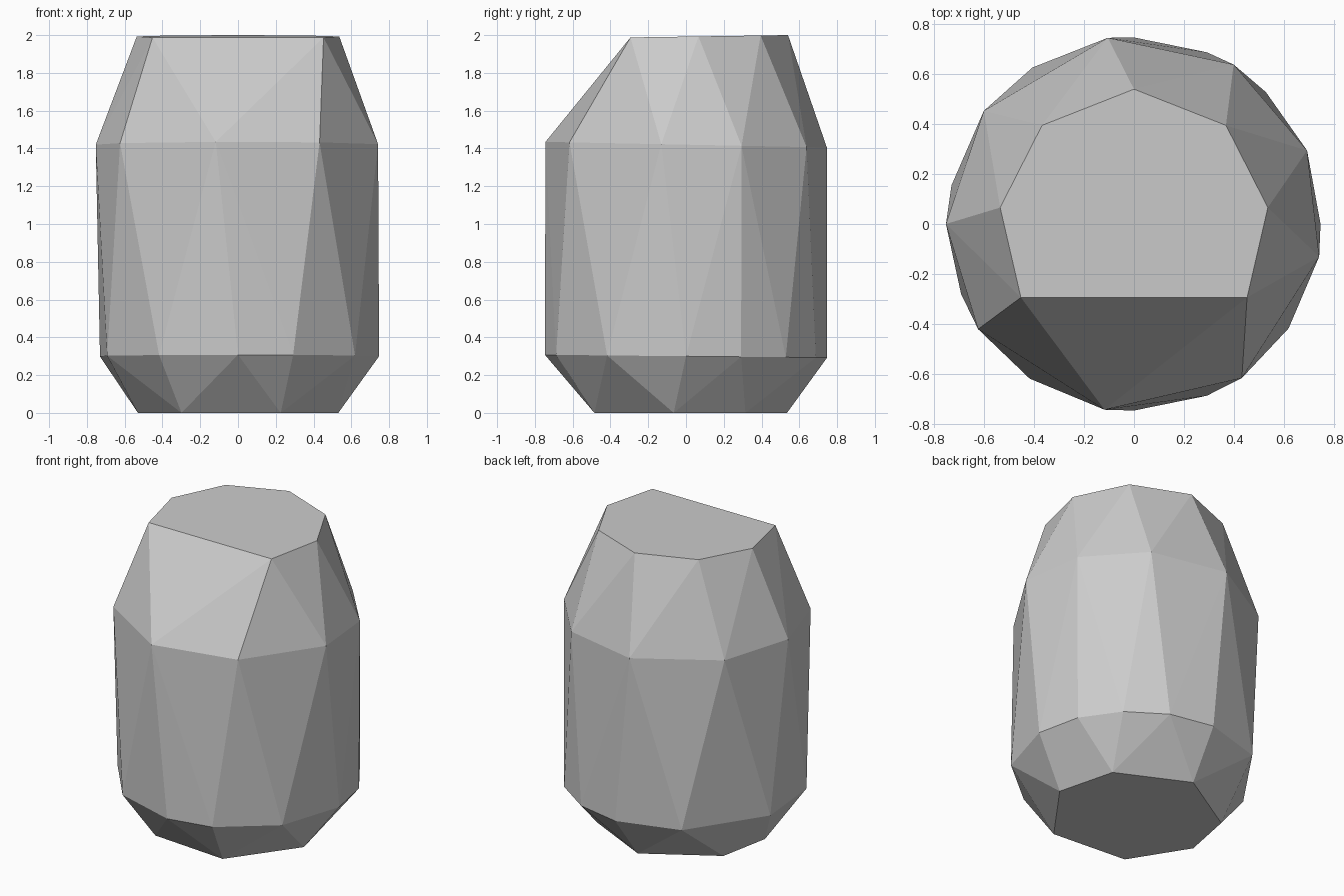
import bpy
import bmesh
from math import cos, sin, radians

cube = bpy.data.objects.get("Cube")
if cube:
    bpy.data.objects.remove(cube, do_unlink=True)

# Rings of corners: height, tilt toward the back, radius, angles around the body
RINGS = [
    (0.0, 0.0, 0.535, [-7, 36, 92, 150, 188, 236, 295]),
    (0.3, -0.01, 0.747, [0, 23, 45, 67, 90, 123, 168, 202, 236, 270, 293, 326]),
    (1.42, -0.02, 0.753, [-10, 23, 58, 98, 143, 180, 214, 261, 305]),
    (1.992, 0.015, 0.54, [7, 47, 90, 133, 173, 213, 327]),
]


def add_ring(bm, height, tilt, radius, angles):
    for a in map(radians, angles):
        y = radius * sin(a)
        bm.verts.new((radius * cos(a), y, height + tilt * y))


# Faceted stone: the convex shell around all corners
bm = bmesh.new()
for ring in RINGS:
    add_ring(bm, *ring)
hull = bmesh.ops.convex_hull(bm, input=bm.verts)
loose = [v for v in bm.verts if not v.link_faces]
bmesh.ops.delete(bm, geom=loose, context='VERTS')

# Merge the coplanar triangles of the top and base
bmesh.ops.dissolve_limit(bm, angle_limit=radians(0.5),
                         verts=bm.verts, edges=bm.edges)
bmesh.ops.recalc_face_normals(bm, faces=bm.faces)

mesh = bpy.data.meshes.new("faceted_stone")
bm.to_mesh(mesh)
bm.free()
stone = bpy.data.objects.new("faceted_stone", mesh)
bpy.context.collection.objects.link(stone)

# Single stone grey
grey = bpy.data.materials.new("stone_grey")
grey.use_nodes = True
color = (0.6, 0.6, 0.6, 1.0)
grey.diffuse_color = color
grey.node_tree.nodes["Principled BSDF"].inputs["Base Color"].default_value = color
mesh.materials.append(grey)
